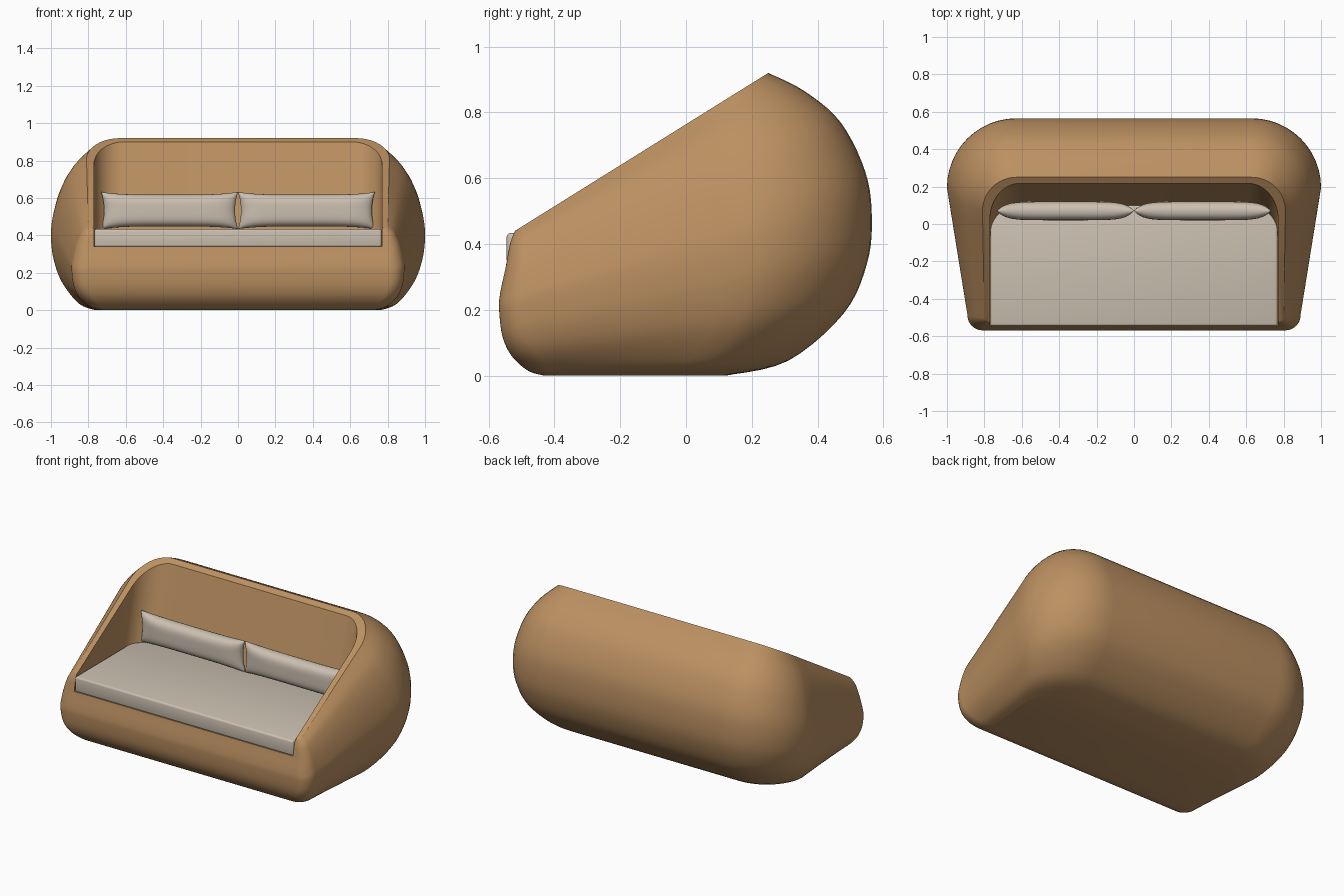
import bpy, bmesh
from math import sin, cos, pi

if "Cube" in bpy.data.objects:
    bpy.data.objects.remove(bpy.data.objects["Cube"])


def material(name, rgb):
    m = bpy.data.materials.new(name)
    m.use_nodes = True
    m.diffuse_color = (*rgb, 1)
    bsdf = m.node_tree.nodes["Principled BSDF"]
    bsdf.inputs["Base Color"].default_value = (*rgb, 1)
    bsdf.inputs["Roughness"].default_value = 0.8
    return m


TAN = material("tan upholstery", (0.50, 0.28, 0.12))
CREAM = material("cream fabric", (0.60, 0.525, 0.44))


def make_object(name, bm, mat):
    bmesh.ops.recalc_face_normals(bm, faces=bm.faces)
    mesh = bpy.data.meshes.new(name)
    bm.to_mesh(mesh)
    bm.free()
    ob = bpy.data.objects.new(name, mesh)
    bpy.context.collection.objects.link(ob)
    mesh.materials.append(mat)
    return ob


def activate(ob):
    bpy.ops.object.select_all(action="DESELECT")
    ob.select_set(True)
    bpy.context.view_layer.objects.active = ob


def smooth(ob, angle=0.6):
    activate(ob)
    bpy.ops.object.shade_smooth_by_angle(angle=angle)


def loft(name, rings, mat):
    bm = bmesh.new()
    loops = [[bm.verts.new(p) for p in r] for r in rings]
    n = len(loops[0])
    for a, b in zip(loops, loops[1:]):
        for i in range(n):
            j = (i + 1) % n
            bm.faces.new((a[i], a[j], b[j], b[i]))
    bm.faces.new(loops[0])
    bm.faces.new(loops[-1])
    return make_object(name, bm, mat)


def ring(yf, zf, yb, zb, wf, wb, rf, rb, steps=12):
    """Rounded, tapered outline lying in a plane tilted from front to back."""
    half = []
    for i in range(steps + 1):
        a = i / steps * pi / 2
        half.append((wf - rf + rf * sin(a), yf + rf - rf * cos(a)))
    x0, y0, x1, y1 = wf, yf + rf, wb, yb - rb
    for i in range(1, 8):
        t = i / 8
        half.append((x0 + (x1 - x0) * t, y0 + (y1 - y0) * t))
    for i in range(steps + 1):
        a = i / steps * pi / 2
        half.append((wb - rb + rb * cos(a), yb - rb + rb * sin(a)))
    outline = half + [(-x, y) for x, y in reversed(half)]
    return [(x, y, zf + (zb - zf) * (y - yf) / (yb - yf)) for x, y in outline]


def spline(rows, steps):
    """Catmull-Rom interpolation between rows of parameters."""
    pts = [rows[0]] + rows + [rows[-1]]
    out = []
    for p0, p1, p2, p3 in zip(pts, pts[1:], pts[2:], pts[3:]):
        for k in range(steps):
            t = k / steps
            out.append([b + 0.5 * t * (c - a + t * (2 * a - 5 * b + 4 * c - d
                        + t * (3 * (b - c) + d - a)))
                        for a, b, c, d in zip(p0, p1, p2, p3)])
    return out + [rows[-1]]


# Shell: rings from the slanted rim, swelling out, then in to the flat base
# front y, front z, back y, back z, front width, back width, front and back radius
sections = [
    (-0.52, 0.44, 0.25, 0.92, 0.80, 0.81, 0.02, 0.18),
    (-0.535, 0.40, 0.36, 0.865, 0.835, 0.89, 0.04, 0.26),
    (-0.548, 0.33, 0.47, 0.77, 0.865, 0.95, 0.06, 0.32),
    (-0.565, 0.25, 0.545, 0.62, 0.885, 0.99, 0.08, 0.36),
    (-0.568, 0.20, 0.565, 0.48, 0.89, 1.0, 0.08, 0.37),
    (-0.558, 0.12, 0.55, 0.34, 0.88, 0.985, 0.08, 0.36),
    (-0.53, 0.06, 0.48, 0.19, 0.85, 0.94, 0.08, 0.33),
    (-0.48, 0.015, 0.31, 0.045, 0.79, 0.85, 0.07, 0.26),
    (-0.43, 0.0, 0.12, 0.0, 0.73, 0.76, 0.06, 0.2),
]
shell = loft("sofa_shell", [ring(*s) for s in spline(sections, 5)], TAN)

# Seat recess with rounded back corners and a leaning back wall
cutter = loft("recess_cutter", [
    ring(-0.9, z, 0.1 + 0.25 * (z - 0.43), z, 0.77, 0.77, 0.02, 0.16)
    for z in (0.34, 1.2)], TAN)
cutter.hide_render = True
cut = shell.modifiers.new("recess", "BOOLEAN")
cut.operation = "DIFFERENCE"
cut.solver = "EXACT"
cut.object = cutter
activate(shell)
bpy.ops.object.modifier_apply(modifier="recess")
bpy.data.objects.remove(cutter)
smooth(shell)

# Seat cushion
bm = bmesh.new()
bmesh.ops.create_cube(bm, size=1)
for v in bm.verts:
    v.co = (v.co.x * 1.535, v.co.y * 0.645 - 0.2225, v.co.z * 0.096 + 0.386)
bmesh.ops.bevel(bm, geom=bm.edges[:], offset=0.012, segments=3, profile=0.5,
                affect="EDGES")
smooth(make_object("seat_cushion", bm, CREAM))


# Back pillows: puffed grids pinched to a seam, with pulled-out corners
def pillow(name, cx):
    bm = bmesh.new()
    nu, nv = 40, 16
    sides = []
    for side in (-1, 1):
        grid = []
        for i in range(nu + 1):
            u = -cos(pi * i / nu)
            row = []
            for j in range(nv + 1):
                v = -cos(pi * j / nv)
                x = cx + u * (0.35 + 0.016 * v * v)
                pull = 0.085 + 0.014 * u ** 4
                z = 0.533 + v * pull
                puff = max(0, (1 - u ** 6) * (1 - v ** 4)) ** 0.5
                row.append(bm.verts.new((x, 0.07 + side * 0.05 * puff, z)))
            grid.append(row)
        for i in range(nu):
            for j in range(nv):
                bm.faces.new((grid[i][j], grid[i + 1][j],
                              grid[i + 1][j + 1], grid[i][j + 1]))
    bmesh.ops.remove_doubles(bm, verts=bm.verts, dist=0.0001)
    smooth(make_object(name, bm, CREAM), 1.2)


pillow("left_back_pillow", 0.366)
pillow("right_back_pillow", -0.366)
